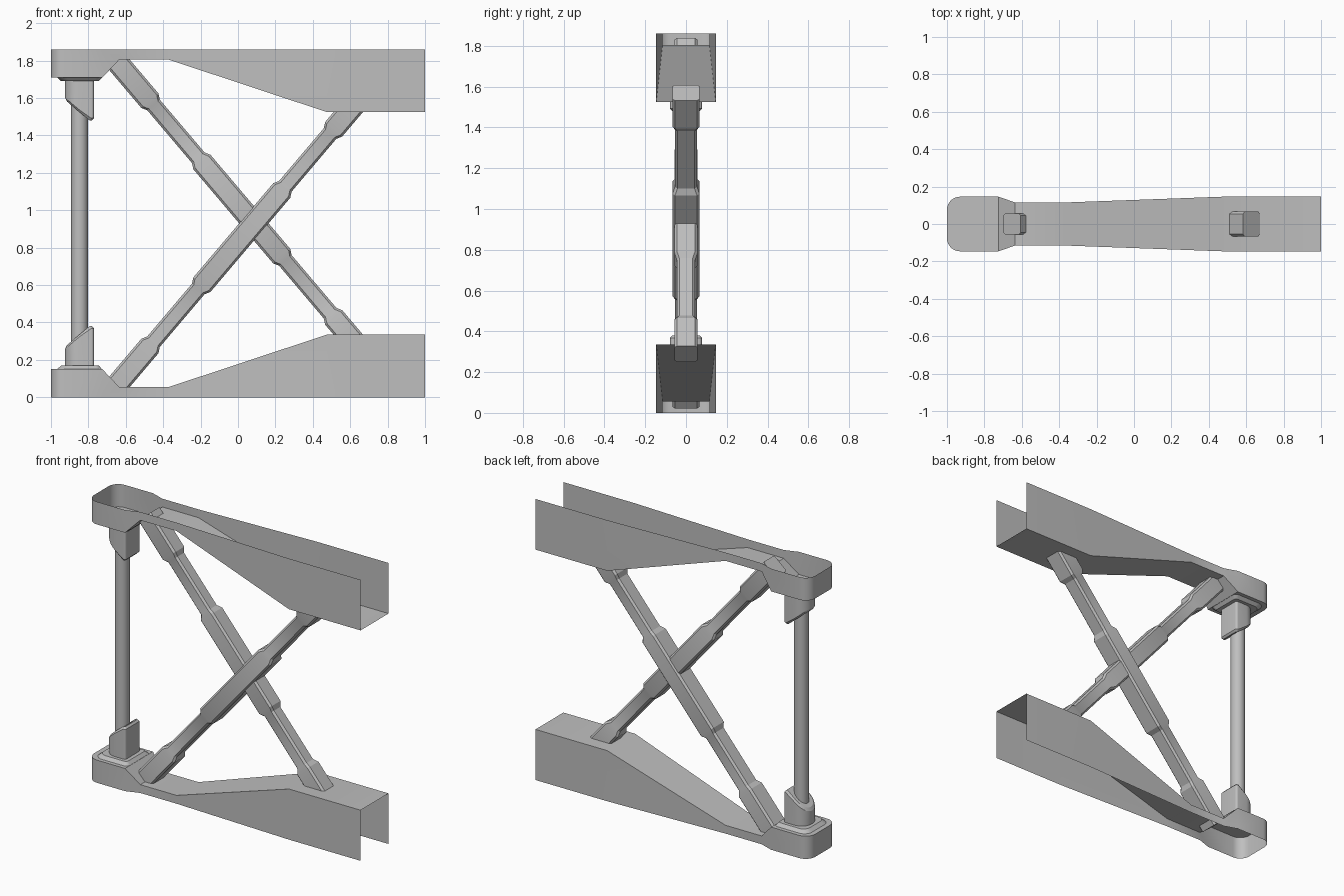
import bpy, bmesh
from math import pi, sin, cos, radians
from mathutils import Vector

HEIGHT = 1.86
MID = HEIGHT / 2

cube = bpy.data.objects.get("Cube")
if cube:
    bpy.data.objects.remove(cube, do_unlink=True)

grey = bpy.data.materials.new("mid_grey")
grey.use_nodes = True
colour = (0.52, 0.52, 0.52, 1)
grey.diffuse_color = colour
grey.node_tree.nodes["Principled BSDF"].inputs["Base Color"].default_value = colour


def finish(name, bm, flip=False):
    """Turn a bmesh into an object, optionally mirrored to the upper half."""
    if flip:
        for v in bm.verts:
            v.co.z = HEIGHT - v.co.z
    bmesh.ops.recalc_face_normals(bm, faces=bm.faces)
    mesh = bpy.data.meshes.new(name)
    bm.to_mesh(mesh)
    bm.free()
    mesh.materials.append(grey)
    mesh.shade_smooth()
    mesh.set_sharp_from_angle(angle=radians(25))
    ob = bpy.data.objects.new(name, mesh)
    bpy.context.collection.objects.link(ob)
    return ob


def loft(bm, rings, closed=True, caps=True):
    """Join rows of points with quads."""
    rows = [[bm.verts.new(p) for p in ring] for ring in rings]
    n = len(rows[0])
    for a, b in zip(rows, rows[1:]):
        for i in range(n if closed else n - 1):
            j = (i + 1) % n
            bm.faces.new((a[i], a[j], b[j], b[i]))
    if caps:
        bm.faces.new(rows[0])
        bm.faces.new(rows[-1])
    return rows


def rounded_outline(x0, x1, hw, r_left, r_right, steps=8):
    """Rectangle in plan with separate corner radii on its two ends."""
    pts = []
    for cx, cy, r, start in ((x1 - r_right, hw - r_right, r_right, 0),
                             (x0 + r_left, hw - r_left, r_left, 1),
                             (x0 + r_left, r_left - hw, r_left, 2),
                             (x1 - r_right, r_right - hw, r_right, 3)):
        for i in range(steps + 1):
            a = (start + i / steps) * pi / 2
            pts.append((cx + r * cos(a), cy + r * sin(a)))
    return pts


def beam(name, flip):
    """Open channel: a stepped web with two side walls and a rounded end."""
    r, hw, pad = 0.07, 0.146, 0.15
    stations = []
    for i in range(9):
        a = i / 8 * pi / 2
        stations.append((-1 + r * (1 - cos(a)), hw - r + r * sin(a), pad))
    stations += [(-0.725, hw, pad), (-0.635, 0.115, 0.055), (-0.37, 0.115, 0.055),
                 (0.475, hw, 0.335), (1, hw, 0.335)]
    bm = bmesh.new()
    rows = loft(bm, [[(x, -w, 0), (x, -w, z), (x, w, z), (x, w, 0)]
                     for x, w, z in stations], closed=False, caps=False)
    bm.faces.new(rows[0])
    finish(name, bm, flip)


def flange(name, flip):
    """Chamfered pad under the post."""
    bm = bmesh.new()
    low = rounded_outline(-0.97, -0.725, 0.122, 0.055, 0.03)
    high = rounded_outline(-0.945, -0.745, 0.1, 0.045, 0.02)
    loft(bm, [[(x, y, 0.148) for x, y in low], [(x, y, 0.17) for x, y in high]])
    finish(name, bm, flip)


def collar(name, flip):
    """Post socket, round outside and square inside, with a slanted rim."""
    bm = bmesh.new()
    plan = rounded_outline(-0.925, -0.77, 0.078, 0.075, 0.015)

    def rim(x):
        return min(0.27 + (x + 0.925) * 0.85, 0.38)
    inner = [(-0.847 + (x + 0.847) * 0.86, y * 0.86) for x, y in plan]
    loft(bm, [[(x, y, 0.165) for x, y in plan],
              [(x, y, rim(x) - 0.012) for x, y in plan],
              [(x, y, rim(x)) for x, y in inner]])
    finish(name, bm, flip)


def strut(name, flip, grow):
    """Diagonal brace with thicker ends and a thick middle sleeve."""
    centre = Vector((0.085, 0, MID))
    along = Vector((0.647, 0, 0.763)).normalized()
    side = Vector((along.z, 0, -along.x))
    thin, thick = (0.044, 0.045 + grow), (0.06, 0.057 + grow)
    spans = ((-1.14, -0.86, thick), (-0.83, -0.46, thin), (-0.43, 0.23, thick),
             (0.26, 0.63, thin), (0.66, 0.84, thick))
    c = 0.012
    rings = []
    for start, end, (a, b) in spans:
        section = [(a, b - c), (a - c, b), (c - a, b), (-a, b - c),
                   (-a, c - b), (c - a, -b), (a - c, -b), (a, c - b)]
        for s in (start, end):
            rings.append([centre + along * s + side * u + Vector((0, v, 0))
                          for u, v in section])
    bm = bmesh.new()
    loft(bm, rings)
    finish(name, bm, flip)


# Lower and upper halves mirror each other
for level, flip in (("lower", False), ("upper", True)):
    beam(level + "_beam", flip)
    flange(level + "_post_flange", flip)
    collar(level + "_post_collar", flip)

# Crossing braces, the rising one slightly wider
strut("rising_brace", False, 0.009)
strut("falling_brace", True, 0)

# Vertical post
bm = bmesh.new()
ring = [(-0.847 + 0.045 * cos(i * pi / 12), 0.045 * sin(i * pi / 12)) for i in range(24)]
loft(bm, [[(x, y, z) for x, y in ring] for z in (0.16, HEIGHT - 0.16)])
finish("vertical_post", bm)
